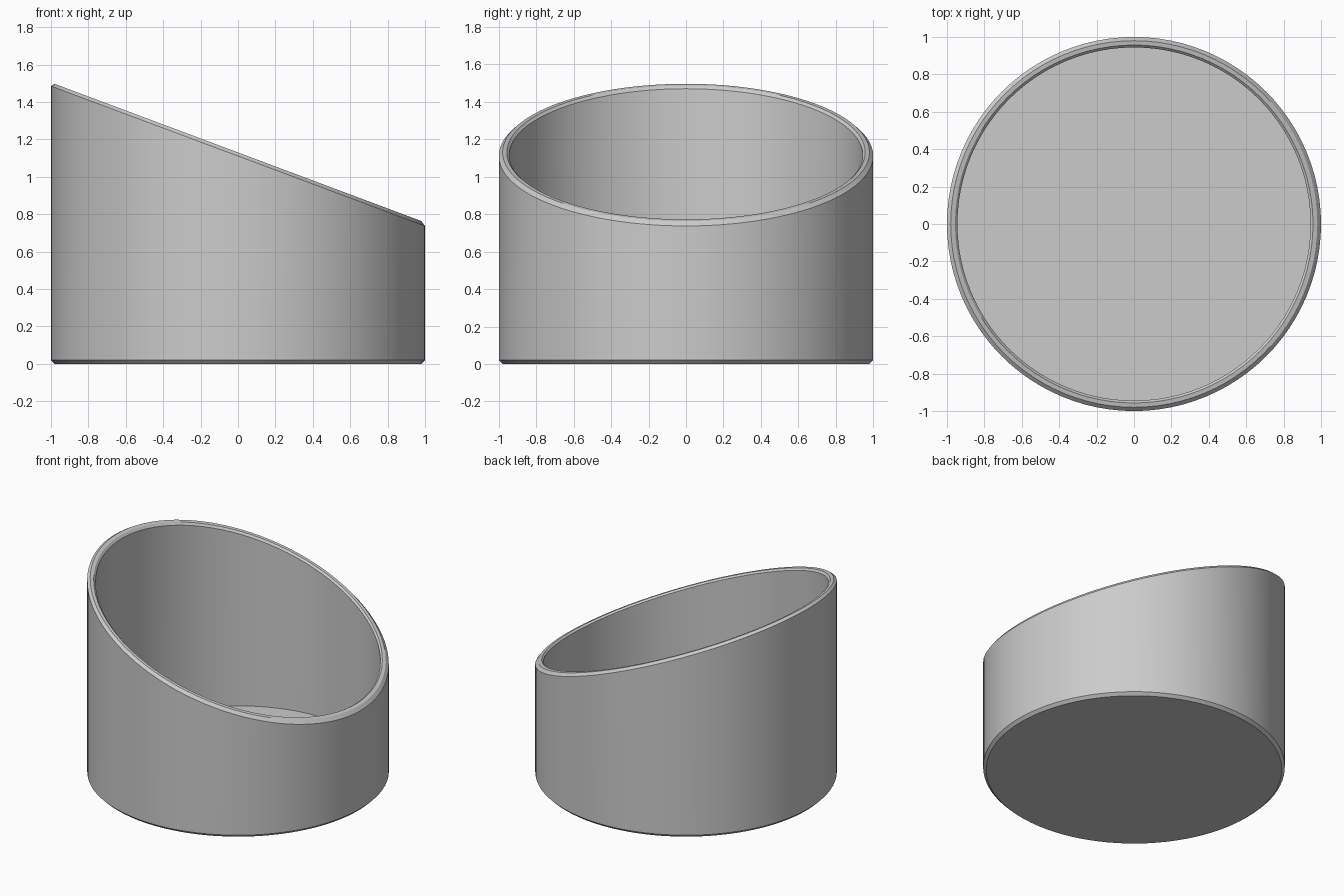
import bpy
import bmesh
import math

cube = bpy.data.objects.get("Cube")
if cube:
    bpy.data.objects.remove(cube, do_unlink=True)

SEGMENTS = 96
RIM_SLOPE = -0.374   # the rim falls towards +x

# One plain grey for the whole cup
grey = bpy.data.materials.new("plain grey")
grey.use_nodes = True
colour = (0.6, 0.6, 0.6, 1)
grey.diffuse_color = colour
grey.node_tree.nodes["Principled BSDF"].inputs["Base Color"].default_value = colour

# Wall profile from underside to inner floor: radius, height, sloped or level
profile = [
    (0.98, 0.0, False),     # underside edge
    (1.0, 0.02, False),     # base chamfer
    (1.0, 1.111, True),     # outer wall top
    (0.98, 1.13, True),     # outer rim chamfer
    (0.957, 1.13, True),    # flat rim
    (0.944, 1.117, True),   # inner rim chamfer
    (0.944, 0.06, False),   # inner wall foot
]

bm = bmesh.new()


def add_ring(radius, height, sloped):
    ring = []
    for i in range(SEGMENTS):
        a = math.tau * i / SEGMENTS
        x, y = radius * math.cos(a), radius * math.sin(a)
        ring.append(bm.verts.new((x, y, height + (RIM_SLOPE * x if sloped else 0))))
    return ring


rings = [add_ring(*p) for p in profile]

# Join neighbouring rings
for low, high in zip(rings, rings[1:]):
    for i in range(SEGMENTS):
        j = (i + 1) % SEGMENTS
        bm.faces.new((low[i], low[j], high[j], high[i]))

# Underside and inner floor
bm.faces.new(rings[0][::-1])
bm.faces.new(rings[-1])
bmesh.ops.recalc_face_normals(bm, faces=bm.faces[:])

mesh = bpy.data.meshes.new("slanted_cup")
bm.to_mesh(mesh)
bm.free()
mesh.materials.append(grey)
cup = bpy.data.objects.new("slanted_cup", mesh)
bpy.context.collection.objects.link(cup)

# Smooth walls with crisp chamfers
bpy.ops.object.select_all(action="DESELECT")
cup.select_set(True)
bpy.context.view_layer.objects.active = cup
bpy.ops.object.shade_smooth_by_angle(angle=math.radians(20))
